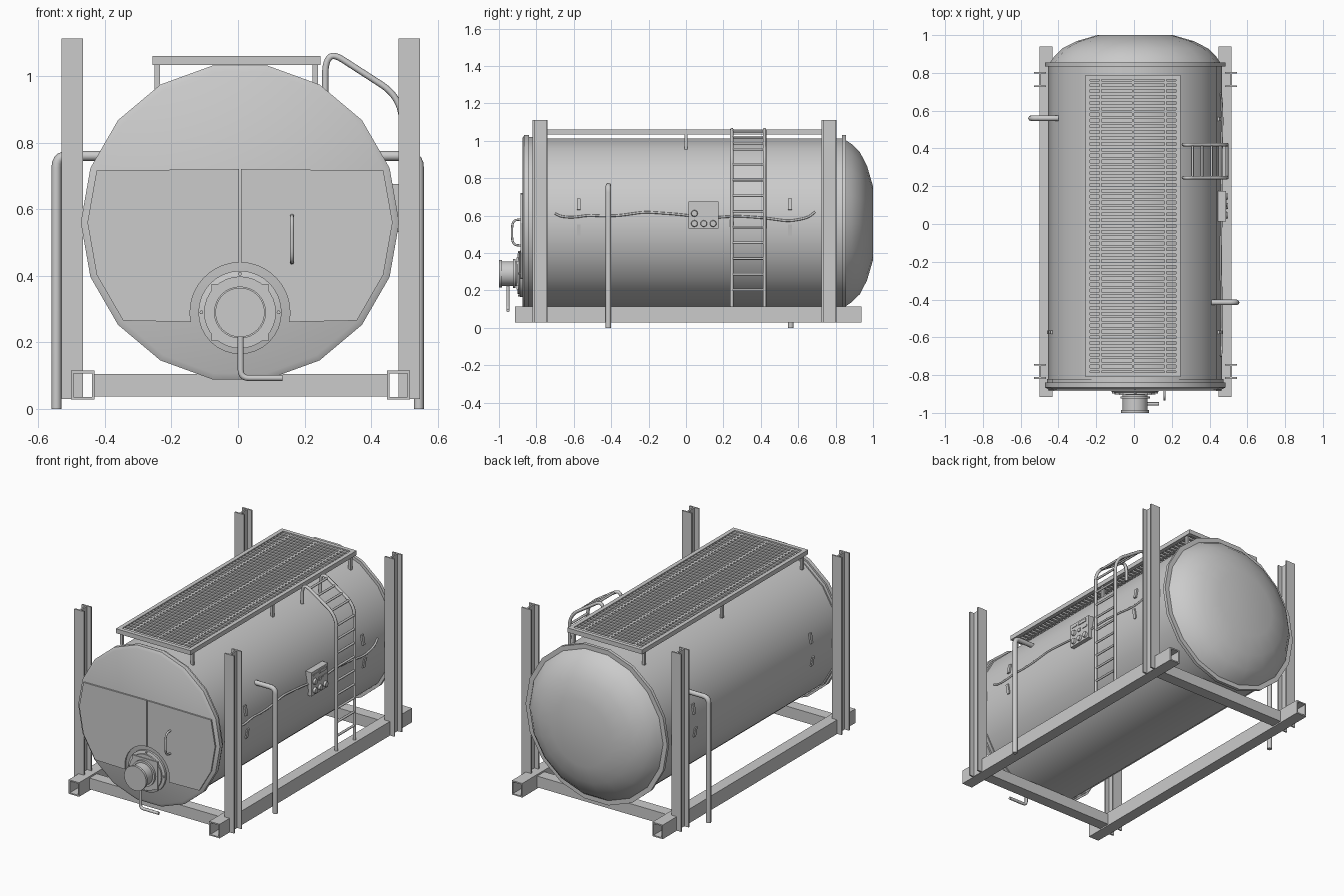
import bpy, bmesh, math
from mathutils import Vector, Matrix

if "Cube" in bpy.data.objects:
    bpy.data.objects.remove(bpy.data.objects["Cube"])

CX, CZ = 0.006, 0.56      # tank axis


def finish(name, bm, smooth=False):
    bmesh.ops.recalc_face_normals(bm, faces=bm.faces[:])
    me = bpy.data.meshes.new(name)
    bm.to_mesh(me)
    bm.free()
    ob = bpy.data.objects.new(name, me)
    bpy.context.collection.objects.link(ob)
    if smooth:
        activate(ob)
        bpy.ops.object.shade_smooth_by_angle(angle=math.radians(32))
    return ob


def activate(ob):
    bpy.ops.object.select_all(action='DESELECT')
    ob.select_set(True)
    bpy.context.view_layer.objects.active = ob


def boxes(name, items):
    """items: (centre, size[, rotation about y])"""
    bm = bmesh.new()
    for c, s, *rot in items:
        m = Matrix.Translation(c) @ Matrix.Rotation(rot[0] if rot else 0, 4, 'Y') @ Matrix.Diagonal((*s, 1))
        bmesh.ops.create_cube(bm, size=1, matrix=m)
    return finish(name, bm)


def lathe(name, profile, n, cx, cz):
    """profile of (radius, y) turned about a line along y"""
    bm = bmesh.new()
    rings = []
    for r, y in profile:
        if r == 0:
            rings.append([bm.verts.new((cx, y, cz))] * n)
        else:
            rings.append([bm.verts.new((cx + r * math.cos(2 * math.pi * i / n), y,
                                        cz + r * math.sin(2 * math.pi * i / n))) for i in range(n)])
    for a, b in zip(rings, rings[1:]):
        for i in range(n):
            j = (i + 1) % n
            bm.faces.new(list(dict.fromkeys((a[i], a[j], b[j], b[i]))))
    return finish(name, bm, True)


def prism(name, pts, vec):
    bm = bmesh.new()
    f = bm.faces.new([bm.verts.new(p) for p in pts])
    g = bmesh.ops.extrude_face_region(bm, geom=[f], use_keep_orig=True)
    bmesh.ops.translate(bm, vec=vec, verts=[v for v in g['geom'] if isinstance(v, bmesh.types.BMVert)])
    return finish(name, bm)


def fillet(pts, d):
    pts = [Vector(p) for p in pts]
    out = [pts[0]]
    for a, b, c in zip(pts, pts[1:], pts[2:]):
        p = b + (a - b).normalized() * min(d, (a - b).length * .49)
        q = b + (c - b).normalized() * min(d, (c - b).length * .49)
        out += [p * (1 - t) ** 2 + b * 2 * t * (1 - t) + q * t * t for t in (0, .2, .4, .6, .8, 1)]
    return out + [pts[-1]]


def tubes(name, paths, r, bend=0):
    cu = bpy.data.curves.new(name, 'CURVE')
    cu.dimensions = '3D'
    cu.bevel_depth, cu.bevel_resolution, cu.use_fill_caps = r, 2, True
    for path in paths:
        path = fillet(path, bend) if bend else path
        sp = cu.splines.new('POLY')
        sp.points.add(len(path) - 1)
        for pt, p in zip(sp.points, path):
            pt.co = (*p, 1)
    ob = bpy.data.objects.new(name, cu)
    bpy.context.collection.objects.link(ob)
    activate(ob)
    bpy.ops.object.convert(target='MESH')
    bpy.ops.object.shade_smooth_by_angle(angle=math.radians(50))
    return ob


# Tank: flat front, rims, shell and rear dome
lathe("tank", [(0, -.875), (.46, -.875), (.478, -.865), (.478, -.84), (.467, -.84), (.467, -.82), (.46, -.82),
               (.46, .835), (.478, .835), (.478, .855), (.45, .855), (.43, .885), (.385, .93),
               (.31, .968), (.2, 1.0), (0, 1.0)], 18, CX, CZ)

# Front doors, cut around the valve
VX, VZ = 0.006, 0.29
for s, side in ((1, "right"), (-1, "left")):
    pts = [(.003, .72)]
    pts += [(.458 * math.cos(math.radians(a)), CZ + .458 * math.sin(math.radians(a))) for a in (20, 0, -20, -40)]
    pts += [(.15 * math.cos(math.radians(a)), VZ + .15 * math.sin(math.radians(a))) for a in range(-11, 89, 9)]
    pts += [(.003, VZ + .15)]
    prism(side + "_door", [(CX + s * x, -.874, z) for x, z in pts], (0, -.01, 0))
tubes("door_handle", [[(.162, -.88, .44), (.162, -.93, .445), (.162, -.93, .575), (.162, -.88, .58)]], .006, .045)

# Outlet valve
lathe("valve_body", [(0, -.87), (.125, -.87), (.125, -.888), (.108, -.892), (.108, -.902), (.066, -.902),
                     (.066, -.912), (.078, -.912), (.078, -.925), (.066, -.925), (.066, -.985),
                     (.074, -.985), (.074, -1.0), (0, -1.0)], 32, VX, VZ)
boxes("valve_square_flange", [((VX, -.901, VZ), (.172, .01, .172))])
for i in range(4):
    a = i * math.pi / 2
    lathe("valve_bolt", [(0, -.885), (.006, -.885), (.006, -.897), (0, -.897)], 6,
          VX + .116 * math.cos(a), VZ + .116 * math.sin(a))
tubes("valve_lever", [[(.008, -.952, .25), (.008, -.952, .093), (.133, -.952, .093)]], .009, .025)

# Base frame: hollow long beams and cross members
FX = .008
for s, side in ((1, "right"), (-1, "left")):
    beam = boxes(side + "_base_beam", [((FX + s * .474, .012, .072), (.07, 1.855, .086))])
    bm = bmesh.new()
    bm.from_mesh(beam.data)
    bmesh.ops.delete(bm, geom=[f for f in bm.faces if abs(f.normal.y) > .9], context='FACES')
    bm.to_mesh(beam.data)
    bm.free()
    mod = beam.modifiers.new("wall", 'SOLIDIFY')
    mod.thickness, mod.offset = .011, -1
boxes("cross_members", [((FX, y, .071), (.88, .07, .068)) for y in (-.78, .76)])

# Corner posts with an H section
for s in (1, -1):
    for y0 in (-.78, .765):
        w, d, t, f = .0325, .04, .005, .009
        half = [(w, -d), (w, -d + f), (t, -d + f), (t, d - f), (w, d - f), (w, d)]
        sec = half + [(-x, y) for x, y in reversed(half)]
        prism("corner_post", [(FX + s * .506 + x, y0 + y, .03) for x, y in sec], (0, 0, 1.082))

# Drain pipes on both sides
tubes("right_drain_pipe", [[(.41, -.415, .76), (.543, -.415, .76), (.543, -.415, 0)]], .015, .035)
tubes("left_drain_pipe", [[(-.40, .56, .76), (-.545, .56, .76), (-.545, .56, 0)]], .015, .035)

# Walkway: frame, grating and short legs
WX, WY, WZ = -.005, -.01, 1.047
boxes("walkway_frame",
      [((WX + s * .2395, WY, WZ), (.025, 1.6, .027)) for s in (1, -1)] +
      [((WX, WY + s * .7875, WZ), (.455, .025, .027)) for s in (1, -1)])
N = 50
boxes("walkway_slats", [((WX, WY - .76 + 1.52 * i / (N - 1), WZ + .003), (.456, .016, .012)) for i in range(N)])
boxes("walkway_runners", [((WX + x, WY, WZ + .002), (.012, 1.56, .014)) for x in (-.172, 0, .172)])
boxes("walkway_legs", [((WX + s * .237, y, .995), (.016, .016, .085)) for s in (1, -1) for y in (-.77, 0, .75)])

# Ladder with rails hooked over the top
YA, YB = .245, .42
rail = [(.262, .95), (.262, 1.04), (.285, 1.068), (.46, .955), (.492, .9), (.492, .115)]
tubes("ladder_rails", [[(x, y, z) for x, z in rail] for y in (YA, YB)], .0095, .035)
rungs = [(.31, 1.052), (.36, 1.02), (.41, .987), (.455, .955)] + [(.492, .875 - .084 * i) for i in range(9)]
tubes("ladder_rungs", [[(x, YA, z), (x, YB, z)] for x, z in rungs], .007)

# Control box with gauges
boxes("control_box", [((.463, .094, .603), (.046, .16, .144))])
boxes("control_details", [((.487, .12, .654), (.008, .065, .018)), ((.487, .05, .654), (.006, .04, .008)),
                          ((.487, .14, .615), (.006, .04, .012)), ((.487, .093, .612), (.01, .02, .02))])
bm = bmesh.new()
for y, z, r in ((.045, .612, .019), (.045, .558, .019), (.095, .558, .019), (.145, .558, .019)):
    bmesh.ops.create_cone(bm, cap_ends=True, segments=16, radius1=r, radius2=r * .8, depth=.016,
                          matrix=Matrix.Translation((.49, y, z)) @ Matrix.Rotation(math.pi / 2, 4, 'Y'))
finish("control_gauges", bm, True)

# Cable along the right side
zs = [(-.70, .612), (-.67, .595), (-.6, .59), (-.52, .603), (-.46, .598), (-.36, .6), (-.22, .62), (-.05, .608),
      (.12, .588), (.28, .598), (.42, .588), (.55, .57), (.65, .588), (.69, .62)]
tubes("cable", [[(CX + .46 - abs(z - CZ) * .176 + .003, y, z) for y, z in zs]], .006, .04)

# Small brackets lying on the tank sides
items = []
for s in (1, -1):
    for u in (1, -1):
        a = math.radians(10)
        n, t, h = .456, .022, .1
        x, z = n * math.cos(a) - t * math.sin(a), n * math.sin(a) + t * math.cos(a)
        dz = z if u > 0 else -(z - .065)
        if u < 0:
            x += .009
        for y in (-.573, .556):
            items.append(((CX + s * x, y, CZ + dz), (.014, .02, .06), -s * u * a))
boxes("side_brackets", items)
